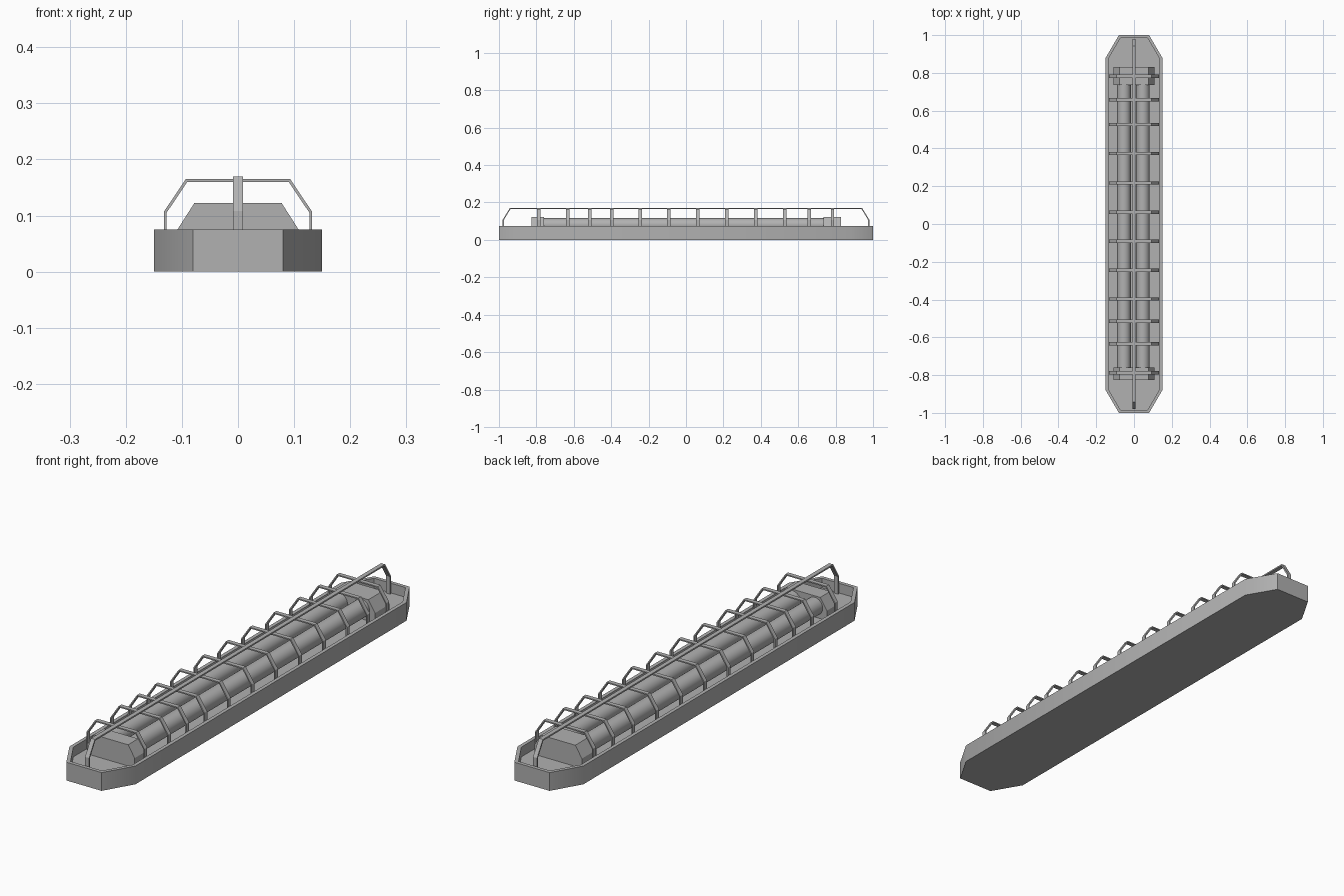
import bpy, bmesh, math

if "Cube" in bpy.data.objects:
    bpy.data.objects.remove(bpy.data.objects["Cube"])

FLOOR = 0.035
RIM = 0.075

# dark grey paint shared by all parts
paint = bpy.data.materials.new("dark_grey")
paint.diffuse_color = (0.44, 0.44, 0.44, 1)
paint.use_nodes = True
paint.node_tree.nodes["Principled BSDF"].inputs["Base Color"].default_value = paint.diffuse_color


def new_object(name, bm):
    bmesh.ops.recalc_face_normals(bm, faces=bm.faces)
    mesh = bpy.data.meshes.new(name)
    bm.to_mesh(mesh)
    bm.free()
    mesh.materials.append(paint)
    ob = bpy.data.objects.new(name, mesh)
    bpy.context.collection.objects.link(ob)
    return ob


def smooth(ob):
    bpy.ops.object.select_all(action='DESELECT')
    ob.select_set(True)
    bpy.context.view_layer.objects.active = ob
    bpy.ops.object.shade_smooth_by_angle(angle=math.radians(40))


def prism(name, points, direction):
    """Extrude a closed 3D outline along a direction."""
    bm = bmesh.new()
    face = bm.faces.new([bm.verts.new(p) for p in points])
    res = bmesh.ops.extrude_face_region(bm, geom=[face], use_keep_orig=True)
    moved = [g for g in res["geom"] if isinstance(g, bmesh.types.BMVert)]
    bmesh.ops.translate(bm, verts=moved, vec=direction)
    return new_object(name, bm)


def strap_outline(half, shoulder, low, high, t):
    """Closed 2D outline of a bent strap: outer path then inner path."""
    s = t * 0.5
    right = [(half, FLOOR - 0.002), (half, low), (shoulder, high)]
    inner = [(half - t, FLOOR - 0.002), (half - t, low - s * 0.6), (shoulder - s, high - t)]
    return (right + [(-a, z) for a, z in reversed(right)]
            + [(-a, z) for a, z in inner] + inner[::-1])


# tray: octagonal body with a thin raised rim
outline = [(-0.08, -1), (0.08, -1), (0.15, -0.88), (0.15, 0.88),
           (0.08, 1), (-0.08, 1), (-0.15, 0.88), (-0.15, -0.88)]
bm = bmesh.new()
base = bm.faces.new([bm.verts.new((x, y, 0)) for x, y in outline])
res = bmesh.ops.extrude_face_region(bm, geom=[base], use_keep_orig=True)
bmesh.ops.translate(bm, vec=(0, 0, RIM),
                    verts=[g for g in res["geom"] if isinstance(g, bmesh.types.BMVert)])
bmesh.ops.recalc_face_normals(bm, faces=bm.faces)
top = max(bm.faces, key=lambda f: f.calc_center_median().z)
bmesh.ops.inset_region(bm, faces=[top], thickness=0.015, use_even_offset=True)
res = bmesh.ops.extrude_face_region(bm, geom=[top])
bmesh.ops.translate(bm, vec=(0, 0, FLOOR - RIM),
                    verts=[g for g in res["geom"] if isinstance(g, bmesh.types.BMVert)])
if top.is_valid:
    bmesh.ops.delete(bm, geom=[top], context='FACES_ONLY')
smooth(new_object("tray", bm))

# lamp holders at both ends
holder = [(-0.108, FLOOR), (0.108, FLOOR), (0.108, RIM),
          (0.078, 0.122), (-0.078, 0.122), (-0.108, RIM)]
for name, y0, y1 in (("front_holder", -0.825, -0.76), ("back_holder", 0.735, 0.83)):
    prism(name, [(x, y0, z) for x, z in holder], (0, y1 - y0, 0))

# two lamp tubes
for side, x in (("left", -0.053), ("right", 0.047)):
    bpy.ops.mesh.primitive_cylinder_add(vertices=24, radius=0.036, depth=1.51,
                                        location=(x, -0.01, 0.08),
                                        rotation=(math.pi / 2, 0, 0))
    tube = bpy.context.object
    tube.name = side + "_tube"
    tube.data.materials.append(paint)
    smooth(tube)

# cage ribs across the tray
rib = strap_outline(0.132, 0.093, 0.107, 0.165, 0.005)
RIBS = (-0.787, -0.633, -0.515, -0.397, -0.245, -0.092,
        0.062, 0.217, 0.373, 0.527, 0.658, 0.783)
for i, y in enumerate(RIBS):
    prism(f"cage_rib_{i + 1}", [(x, y - 0.009, z) for x, z in rib], (0, 0.018, 0))

# long cage bar along the centre
bar = strap_outline(0.980, 0.942, 0.108, 0.170, 0.006)
prism("cage_long_bar", [(-0.009, y, z) for y, z in bar], (0.018, 0, 0))
